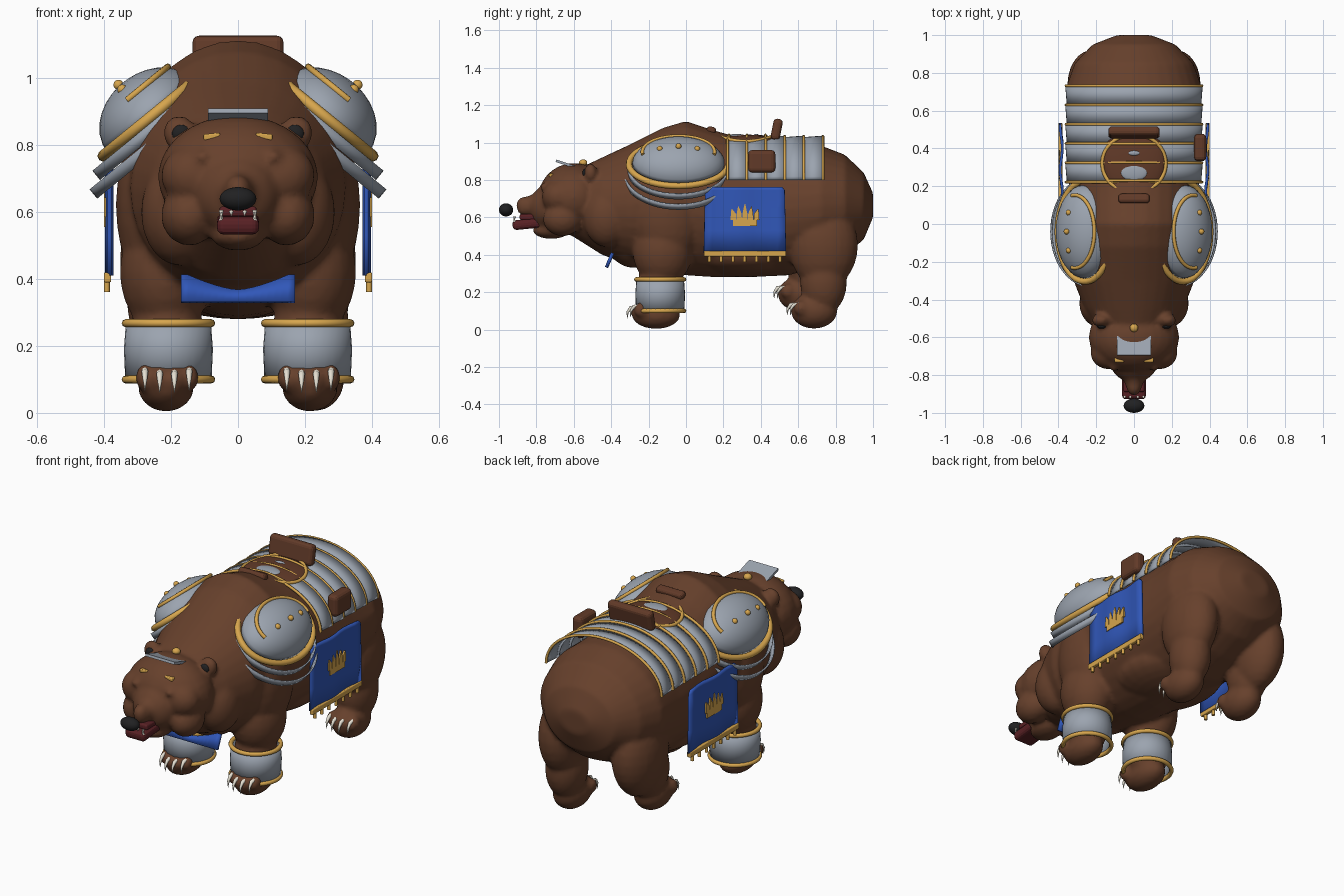
import bpy, bmesh, math
from mathutils import Matrix, Vector, Euler

cube = bpy.data.objects.get("Cube")
if cube:
    bpy.data.objects.remove(cube, do_unlink=True)


def material(name, r, g, b):
    m = bpy.data.materials.new(name)
    m.use_nodes = True
    m.diffuse_color = (r, g, b, 1)
    m.node_tree.nodes["Principled BSDF"].inputs["Base Color"].default_value = (r, g, b, 1)
    return m


FUR = material("brown fur", .135, .052, .025)
LEATHER = material("leather", .12, .042, .021)
STEEL = material("steel", .33, .37, .43)
GOLD = material("gold", .68, .38, .075)
BLUE = material("blue cloth", .03, .095, .48)
BLACK = material("black", .015, .015, .016)
RED = material("mouth red", .10, .015, .018)
IVORY = material("ivory", .78, .74, .64)


def add(name, data, mat):
    ob = bpy.data.objects.new(name, data)
    bpy.context.collection.objects.link(ob)
    data.materials.append(mat)
    return ob


def finish(name, bm, mat, smooth=True):
    bmesh.ops.recalc_face_normals(bm, faces=bm.faces)
    me = bpy.data.meshes.new(name)
    for f in bm.faces:
        f.smooth = smooth
    bm.to_mesh(me)
    bm.free()
    return add(name, me, mat)


def ball(bm, c, r, rot=(0, 0, 0)):
    m = Matrix.LocRotScale(Vector(c), Euler(rot), Vector(r))
    bmesh.ops.create_uvsphere(bm, u_segments=24, v_segments=14, radius=1, matrix=m)


def blob(name, c, r, mat):
    bm = bmesh.new()
    ball(bm, c, r)
    return finish(name, bm, mat)


def box(name, c, size, mat, rot=(0, 0, 0), bevel=0):
    bm = bmesh.new()
    bmesh.ops.create_cube(bm, size=1, matrix=Matrix.LocRotScale(Vector(c), Euler(rot), Vector(size)))
    ob = finish(name, bm, mat, False)
    if bevel:
        mod = ob.modifiers.new("Bevel", 'BEVEL')
        mod.width, mod.segments = bevel, 3
    return ob


def tube(name, pts, r, mat, closed=False, taper=None):
    cu = bpy.data.curves.new(name, 'CURVE')
    cu.dimensions = '3D'
    cu.bevel_depth, cu.bevel_resolution, cu.use_fill_caps = r, 2, True
    sp = cu.splines.new('POLY')
    sp.points.add(len(pts) - 1)
    for i, p in enumerate(pts):
        sp.points[i].co = (*p, 1)
        sp.points[i].radius = taper[i] if taper else 1
    sp.use_cyclic_u, sp.use_smooth = closed, True
    return add(name, cu, mat)


def sheet(name, rows, mat, thick, smooth=True):
    bm = bmesh.new()
    grid = [[bm.verts.new(p) for p in row] for row in rows]
    for a, b in zip(grid, grid[1:]):
        for i in range(len(a) - 1):
            bm.faces.new((a[i], a[i + 1], b[i + 1], b[i]))
    bmesh.ops.remove_doubles(bm, verts=bm.verts, dist=.0005)
    ob = finish(name, bm, mat, smooth)
    mod = ob.modifiers.new("Solidify", 'SOLIDIFY')
    mod.thickness, mod.offset = thick, 0
    return ob


def arc(f, a0, a1, n):
    return [f(math.radians(a0 + (a1 - a0) * i / n)) for i in range(n + 1)]


# Torso: rings of (y, half width, bottom, top)
fur = bmesh.new()
torso = [(-.64, .15, .52, .83), (-.45, .262, .40, .92), (-.3, .32, .345, .99), (-.12, .335, .31, 1.08),
         (0, .34, .29, 1.115), (.15, .345, .28, 1.065), (.35, .345, .28, 1.01), (.55, .35, .29, 1.0),
         (.72, .36, .34, .985), (.85, .315, .40, .935), (.95, .22, .48, .84), (1.0, .09, .6, .73)]
rings = []
for y, w, lo, hi in torso:
    rings.append([fur.verts.new((w * math.cos(k * math.tau / 32), y,
                 (lo + hi) / 2 + (hi - lo) / 2 * math.sin(k * math.tau / 32))) for k in range(32)])
for a, b in zip(rings, rings[1:]):
    for k in range(32):
        fur.faces.new((a[k], a[(k + 1) % 32], b[(k + 1) % 32], b[k]))
fur.faces.new(rings[0][::-1])
fur.faces.new(rings[-1])

# Head, muzzle and chin
ball(fur, (0, -.60, .705), (.24, .19, .185))
ball(fur, (0, -.72, .65), (.13, .12, .13))
ball(fur, (0, -.81, .668), (.052, .10, .055), (.35, 0, 0))
ball(fur, (0, -.855, .665), (.04, .055, .048))
ball(fur, (0, -.72, .53), (.08, .10, .045))
for s in (-1, 1):
    ball(fur, (s * .145, -.66, .59), (.085, .105, .09))
    ball(fur, (s * .13, -.685, .71), (.10, .085, .09))
    ball(fur, (s * .175, -.51, .836), (.05, .035, .052))
    ball(fur, (s * .108, -.763, .768), (.021, .02, .016))
    # Neck folds
    ball(fur, (s * .175, -.42, .60), (.115, .13, .16))
    # Shoulder, foreleg and forepaw
    ball(fur, (s * .235, -.10, .62), (.13, .19, .27))
    ball(fur, (s * .215, -.125, .42), (.138, .16, .19))
    ball(fur, (s * .21, -.14, .22), (.11, .12, .18))
    ball(fur, (s * .215, -.16, .078), (.084, .13, .074))
    # Thigh, shin and hind paw, one foot lifted
    step = Vector((0, -.07, .09)) if s < 0 else Vector()
    ball(fur, (s * .228, .735, .45), (.125, .185, .235))
    ball(fur, Vector((s * .228, .735, .25)) + step, (.105, .125, .17))
    ball(fur, Vector((s * .228, .685, .10)) + step, (.09, .125, .095))
    # Toes and claws
    for k in range(4):
        dx = (k - 1.5) * .044
        for foot, base in (("front", Vector((s * .212, -.265 + abs(dx) * .4, .095 + abs(dx) * .15))),
                           ("hind", Vector((s * .228, .59 + abs(dx) * .4, .115)) + step)):
            p = base + Vector((dx, 0, 0))
            ball(fur, p, (.029, .042, .04))
            tube(foot + "_claw", [p + Vector(v) for v in ((0, -.01, .022), (0, -.04, .018), (0, -.056, -.005),
                 (0, -.058, -.038))], .011, IVORY, taper=(1, .9, .6, .08))
# Chest and belly masses
ball(fur, (0, -.28, .47), (.2, .14, .14))
ball(fur, (0, .3, .40), (.27, .32, .12))
body = finish("bear_body", fur, FUR)
mod = body.modifiers.new("Remesh", 'REMESH')
mod.mode, mod.voxel_size, mod.use_smooth_shade = 'VOXEL', .014, True
mod = body.modifiers.new("Smooth", 'SMOOTH')
mod.factor, mod.iterations = .5, 3

# Face details
blob("nose", (0, -.962, .64), (.055, .038, .035), BLACK)
box("lower_jaw", (0, -.845, .565), (.126, .165, .052), RED, (.1, 0, 0), .02)
box("mouth_inside", (0, -.82, .602), (.112, .14, .03), RED, (0, 0, 0), .01)
blob("forehead_gem", (0, -.55, .892), (.022, .022, .018), GOLD)
box("brow_plate", (0, -.645, .886), (.18, .105, .014), STEEL, (-.32, 0, 0))
for s in (-1, 1):
    blob("inner_ear", (s * .17, -.54, .835), (.027, .014, .026), BLACK)
    box("eyebrow", (s * .078, -.715, .826), (.05, .034, .018), GOLD, (0, s * .1, 0), .005)
    for dx, z, d in ((.05, .605, -1), (.02, .603, -.5), (.05, .575, 1)):
        tube("tooth", [(s * dx, -.915, z), (s * dx, -.922, z + d * .03)], .007, IVORY, taper=(1, .1))

# Chest bow, tall at the ends and pinched in the middle
xs = [i * .17 / 8 for i in range(-8, 9)]
top = [.365 + .045 * min(1, (abs(x) / .15) ** 1.5) for x in xs]
sheet("chest_bow", [[(x, -.425, .332) for x in xs], [(x, -.425 + (z - .33) * .4, z) for x, z in zip(xs, top)]],
      BLUE, .018)

for s in (-1, 1):
    # Foreleg cuffs
    def ring(a, z, r):
        return Vector((s * .208 + r * math.cos(a), -.138 + r * math.sin(a), z))
    sheet("leg_cuff", [arc(lambda a: ring(a, z, r), 0, 360, 32) for z, r in ((.1, .124), (.19, .128), (.27, .122))],
          STEEL, .01)
    for z in (.1, .268):
        tube("cuff_rim", arc(lambda a: ring(a, z, .128), 0, 352, 44), .012, GOLD, True)

    # Pauldron frame: t runs down the side, n points out of the dome
    t, n = Vector((.77 * s, 0, -.63)), Vector((.63 * s, 0, .77))
    hub = Vector((.26 * s, -.04, .885))

    def oval(a, rt, ry, off):
        return hub + t * rt * math.cos(a) + Vector((0, ry * math.sin(a), 0)) + n * off
    lift = [math.radians(d) for d in (0, 12, 25, 38, 50, 62, 74, 84, 90)]
    sheet("pauldron", [arc(lambda a: oval(a, .166 * math.cos(e), .245 * math.cos(e), .13 * math.sin(e)),
          0, 360, 40) for e in lift], STEEL, .006)
    tube("pauldron_rim", arc(lambda a: oval(a, .186, .265, 0), 0, 352, 44), .017, GOLD, True)
    tube("pauldron_band", arc(lambda a: oval(a, .134, .193, .084), 80, 280, 30), .01, GOLD)
    for rt, ry, lo, hi in ((.235, .27, -.05, -.014), (.277, .292, -.088, -.052)):
        sheet("pauldron_lame", [arc(lambda a: oval(a, rt, ry, o), -125, 125, 36) for o in (lo, hi)], STEEL, .008)
    for y, h in ((-.12, .118), (-.02, .136), (.08, .118)):
        blob("rivet", hub + t * .015 + n * h + Vector((0, y + .02, 0)), (.015,) * 3, GOLD)

    # Side cloth with trim, fringe and crown emblem
    rows = [[(s * (.385 - .006 * math.sin(k * 1.1)), .315 + (k / 10 - .5) * w, z) for k in range(11)]
            for z, w in ((.41, .44), (.53, .435), (.65, .43), (.745, .425), (.762, .40))]
    sheet("side_cloth", rows, BLUE, .014)
    box("cloth_trim", (s * .39, .315, .405), (.022, .44, .03), GOLD, bevel=.005)
    for k in range(7):
        tube("tassel", [(s * .392, .125 + k * .063, .4), (s * .392, .125 + k * .063, .362)], .009, GOLD)
    box("crown_base", (s * .396, .315, .572), (.009, .13, .034), GOLD)
    for k in range(-2, 3):
        y, h = .315 + k * .031, .672 - abs(k) * .014
        sheet("crown_point", [[(s * .396, y - .015, .585), (s * .396, y + .015, .585)],
              [(s * .396, y - .013, .62), (s * .396, y + .013, .62)],
              [(s * .396, y - .002 + k * .004, h), (s * .396, y + .002 + k * .004, h)]], GOLD, .009, False)


# Back armour: overlapping hoops with gold edges
def hoop(a, y, g):
    return Vector(((.352 + g) * math.cos(a), y, .8 + (.225 + g) * math.sin(a)))


STEP = .102
for i in range(6):
    y = .222 + i * STEP
    tube("hoop_edge", arc(lambda a: hoop(a, y, .008), 0, 180, 40), .0075, GOLD)
    if i < 5:
        sheet("back_hoop", [arc(lambda a: hoop(a, v, g), 0, 180, 40) for v, g in ((y, 0), (y + STEP, .008))],
              STEEL, .008)

# Saddle, with straps and steel plates set in the seat
blob("saddle_seat", (0, .335, 1.004), (.168, .20, .038), LEATHER)
blob("seat_plate", (0, .272, 1.034), (.07, .045, .012), STEEL)
blob("seat_plate_small", (0, .375, 1.037), (.032, .014, .01), STEEL)
for y in (.23, .326, .425):
    tube("saddle_strap", [(x * .034, y, 1.041 - .0013 * x * x) for x in range(-4, 5)], .007, GOLD)
tube("saddle_rim", arc(lambda a: Vector((.168 * math.cos(a), .32 + .155 * math.sin(a), 1.037 - .03 * math.cos(a) ** 2)),
     0, 352, 44), .01, GOLD, True)
box("saddle_cantle", (0, .485, 1.07), (.272, .05, .115), LEATHER, (-.2, 0, 0), .02)
box("saddle_pommel", (0, .135, 1.065), (.165, .05, .04), LEATHER, (-.3, 0, 0), .016)
box("side_pack", (.35, .405, .90), (.065, .145, .12), LEATHER, (0, 0, 0), .022)
